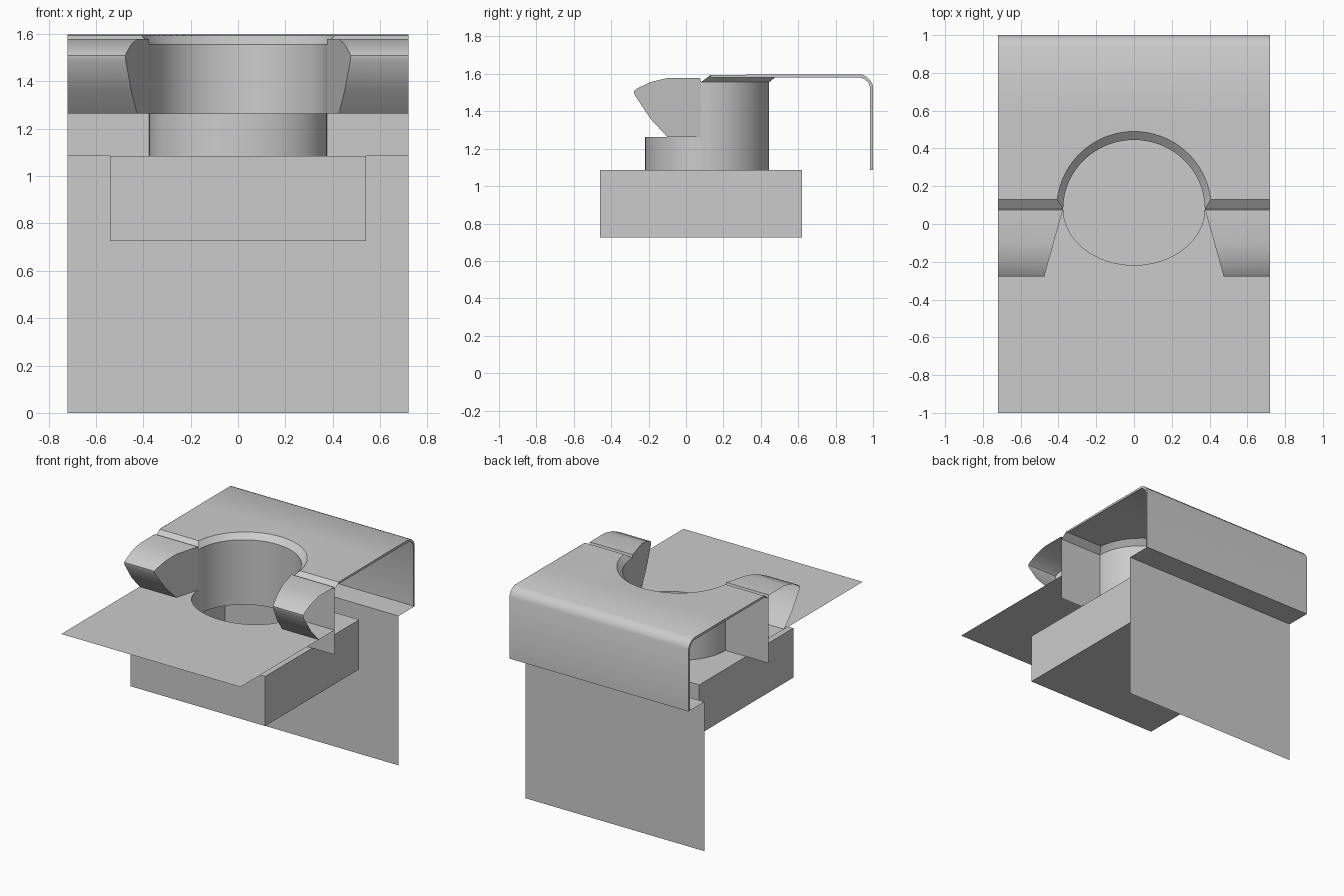
import bpy, bmesh, math

if "Cube" in bpy.data.objects:
    bpy.data.objects.remove(bpy.data.objects["Cube"])

W = 0.72          # half width
YC = 0.08         # hole centre line
LOW, MID, TOP = 1.085, 1.263, 1.597
N = 32


def finish(name, bm, angle=40):
    bmesh.ops.remove_doubles(bm, verts=bm.verts, dist=0.0005)
    bmesh.ops.recalc_face_normals(bm, faces=bm.faces)
    me = bpy.data.meshes.new(name)
    bm.to_mesh(me)
    bm.free()
    ob = bpy.data.objects.new(name, me)
    bpy.context.collection.objects.link(ob)
    bpy.ops.object.select_all(action='DESELECT')
    ob.select_set(True)
    bpy.context.view_layer.objects.active = ob
    bpy.ops.object.shade_smooth_by_angle(angle=math.radians(angle))
    return ob


def loft(bm, rows):
    """Skin a list of equally long point rows with quads."""
    vs = [[bm.verts.new(p) for p in r] for r in rows]
    for a, b in zip(vs, vs[1:]):
        for i in range(len(a) - 1):
            bm.faces.new((a[i], a[i + 1], b[i + 1], b[i]))


def arc(rx, ry, start=0.0):
    """Half ellipse about the hole centre, left to right; negative ry bulges to the front."""
    pts = []
    for i in range(N + 1):
        t = math.pi - start - (math.pi - 2 * start) * i / N
        pts.append((rx * math.cos(t), YC + ry * math.sin(t)))
    return pts


def with_ends(pts, w=W):
    return [(-w, pts[0][1])] + pts + [(w, pts[-1][1])]


def at(pts, z):
    return [(x, y, z) for x, y in pts]


def line(pts, y, z):
    return [(x, y, z) for x, _ in pts]


back = arc(0.375, 0.365)
front = arc(0.375, -0.298)
rim = with_ends(arc(0.41, 0.41, 0.122))
edge = with_ends(back)

# Back half of the bowl with the upright panels beside it, rising into a rolled rim
bm = bmesh.new()
loft(bm, [at(edge, LOW), at(edge, 1.556), at(rim, 1.593)])
finish("bowl_back_and_panels", bm)

# Raised back counter with a rounded rear edge and apron
prof = [(0.94, TOP), (0.965, 1.585), (0.988, 1.563), (1.0, 1.535), (1.0, LOW)]
bm = bmesh.new()
loft(bm, [at(rim, 1.593), line(rim, 0.6, TOP)] + [line(rim, y, z) for y, z in prof])
# thin side lips
outer = [(0.13, 1.595)] + prof
inner = [(0.13, 1.58), (0.935, 1.58), (0.955, 1.571), (0.975, 1.553), (0.985, 1.53), (0.985, LOW)]
for s in (-1, 1):
    loft(bm, [[(s * W, y, z) for y, z in outer], [(s * W, y, z) for y, z in inner]])
finish("raised_counter", bm)

# Ledge under the apron and the wall below
bm = bmesh.new()
loft(bm, [[(-W, y, z), (W, y, z)] for y, z in ((1, LOW), (0.816, LOW), (0.816, 0))])
finish("rear_wall", bm)

# Front half of the bowl and the lower counter top
bm = bmesh.new()
loft(bm, [at(front, LOW), at(front, MID)])
fe = with_ends(front)
loft(bm, [at(fe, MID), line(fe, -1, MID)])
finish("front_counter", bm)

# Hollow box under the bowl, open through the hole in its lid
bm = bmesh.new()
bx, y0, y1, zb = 0.54, -0.46, 0.62, 0.725
for half, y in ((with_ends(back, bx), y1), (with_ends(front, bx), y0)):
    loft(bm, [at(half, LOW), line(half, y, LOW)])
ring = [(-bx, y0), (bx, y0), (bx, y1), (-bx, y1), (-bx, y0)]
loft(bm, [at(ring, LOW), at(ring, zb)])
bm.faces.new([bm.verts.new((x, y, zb)) for x, y in ring[:4]])
finish("lower_box", bm)

# Padded arm fronts either side of the bowl, open at the outer end
arm = [(YC, 1.556), (0.075, 1.578), (-0.10, 1.578), (-0.19, 1.556), (-0.262, 1.522),
       (-0.278, 1.508), (-0.276, 1.49), (-0.19, 1.36), (-0.10, MID)]
for side, s in (("left", -1), ("right", 1)):
    bm = bmesh.new()
    xin = [0.375 + (YC - y) * 0.28 for y, z in arm]
    rows = [[(s * x, y, z) for x, (y, z) in zip(xin, arm)], [(s * W, y, z) for y, z in arm]]
    loft(bm, rows)
    cap = rows[0] + [(s * 0.375, YC, MID)]
    bm.faces.new([bm.verts.new(p) for p in cap])
    finish(side + "_arm_front", bm, 35)
